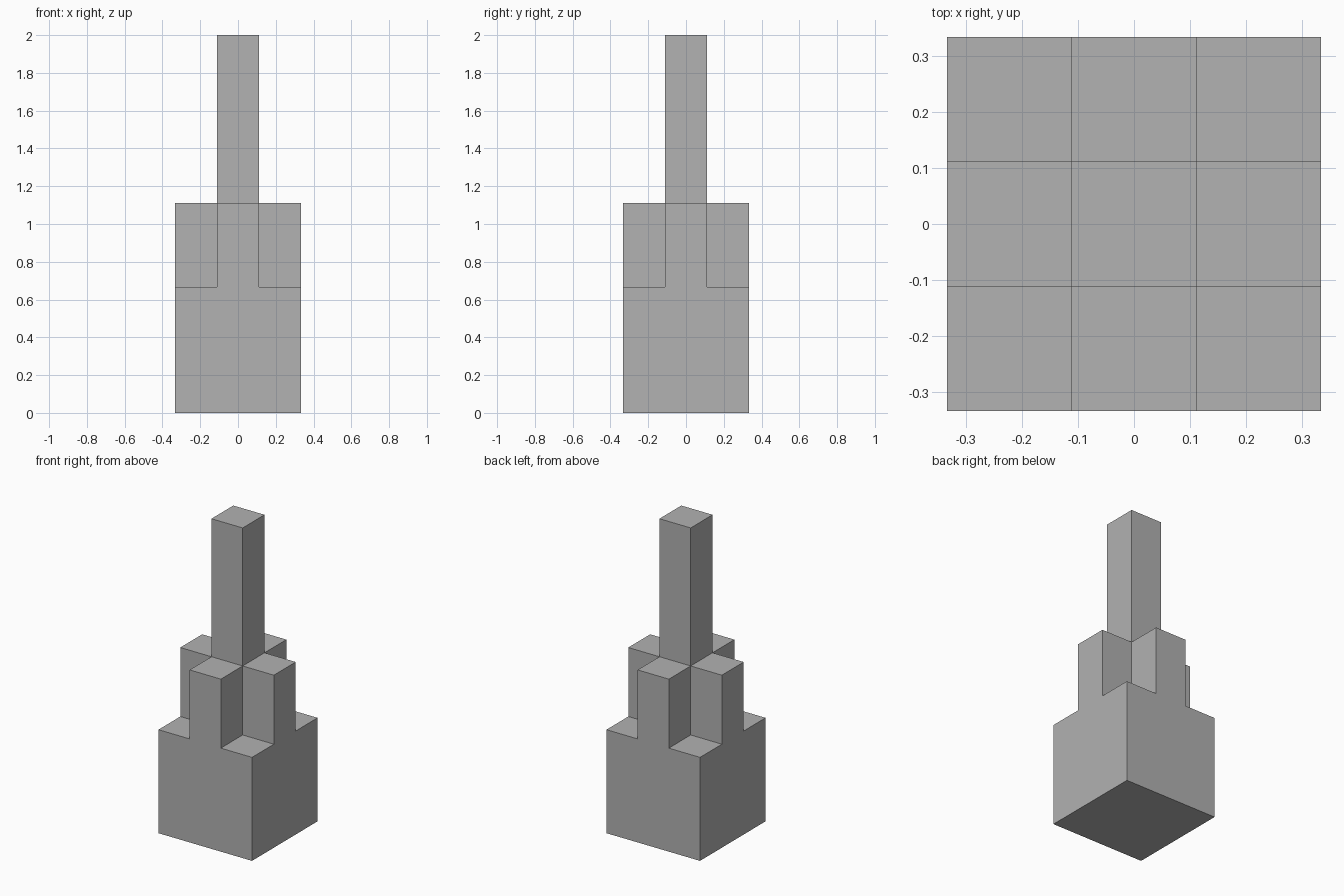
import bpy
import bmesh

# Remove the default object
cube = bpy.data.objects.get("Cube")
if cube:
    bpy.data.objects.remove(cube, do_unlink=True)

CELL = 2 / 9  # the tower is nine cells tall and three cells wide

# Plain grey material
grey = bpy.data.materials.new("plain grey")
grey.use_nodes = True
colour = (0.445, 0.445, 0.445, 1)
grey.diffuse_color = colour
grey.node_tree.nodes["Principled BSDF"].inputs["Base Color"].default_value = colour


def raise_faces(bm, faces, cells, keep=False):
    """Extrude a patch of faces straight up by a number of cells."""
    result = bmesh.ops.extrude_face_region(bm, geom=faces, use_keep_orig=keep)["geom"]
    verts = [g for g in result if isinstance(g, bmesh.types.BMVert)]
    bmesh.ops.translate(bm, verts=verts, vec=(0, 0, cells * CELL))
    return [g for g in result if isinstance(g, bmesh.types.BMFace)]


def off_centre(face):
    """Count the axes on which a cell lies away from the middle."""
    c = face.calc_center_median()
    return (abs(c.x) > CELL / 2) + (abs(c.y) > CELL / 2)


# Square base, cross-shaped middle tier, then the central spire
bm = bmesh.new()
bmesh.ops.create_grid(bm, x_segments=3, y_segments=3, size=1.5 * CELL)
base_top = raise_faces(bm, bm.faces[:], 3, keep=True)
cross_top = raise_faces(bm, [f for f in base_top if off_centre(f) < 2], 2)
raise_faces(bm, [f for f in cross_top if off_centre(f) == 0], 4)

# Merge flat neighbours and point all faces outward
bmesh.ops.recalc_face_normals(bm, faces=bm.faces[:])
bmesh.ops.dissolve_limit(bm, angle_limit=0.01, verts=bm.verts[:], edges=bm.edges[:])

mesh = bpy.data.meshes.new("stepped_tower")
bm.to_mesh(mesh)
bm.free()
mesh.materials.append(grey)
tower = bpy.data.objects.new("stepped_tower", mesh)
bpy.context.collection.objects.link(tower)
